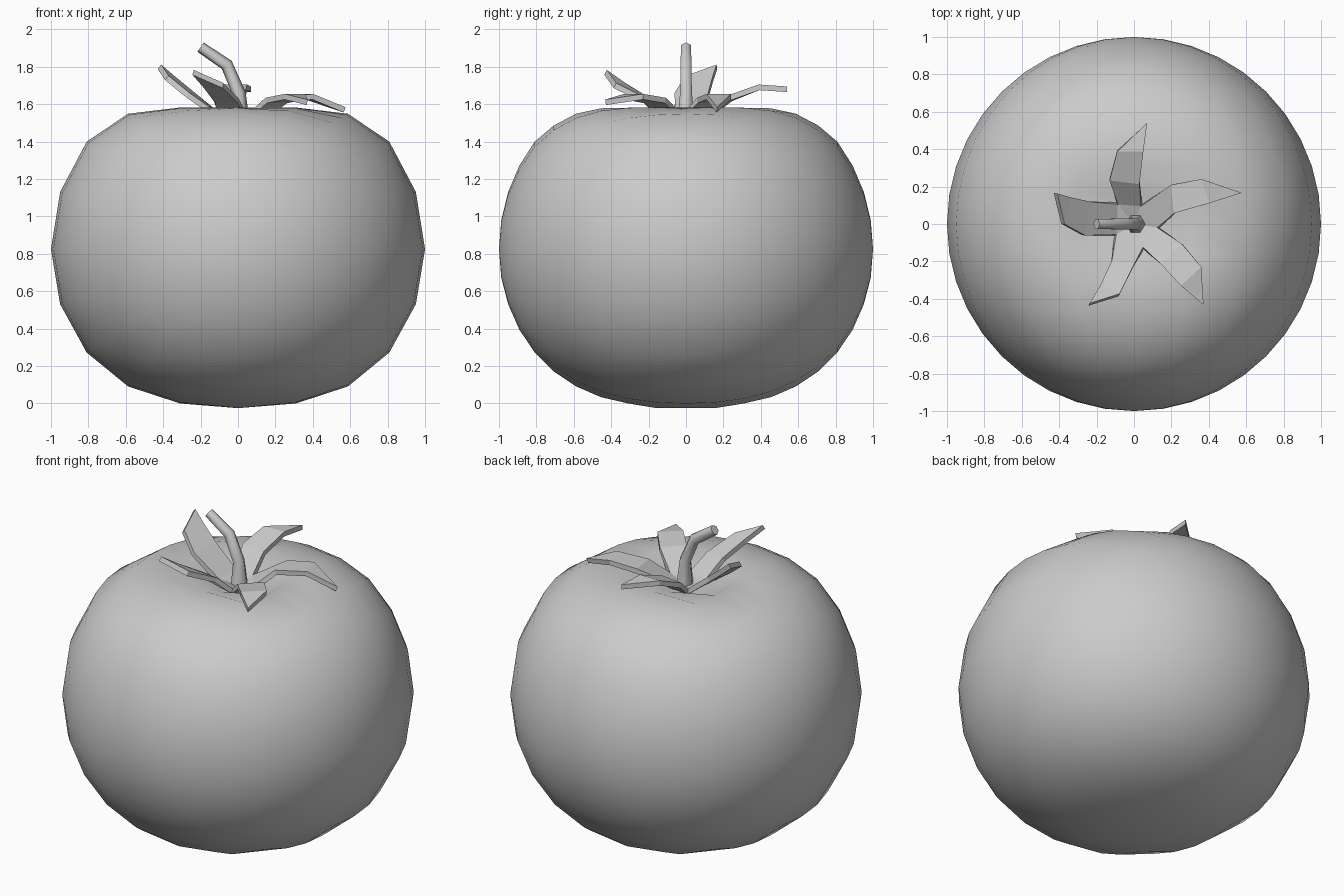
import bpy, bmesh, math
from mathutils import Matrix, Vector

if "Cube" in bpy.data.objects:
    bpy.data.objects.remove(bpy.data.objects["Cube"])


def make_object(name, bm, smooth):
    bmesh.ops.recalc_face_normals(bm, faces=bm.faces)
    mesh = bpy.data.meshes.new(name)
    bm.to_mesh(mesh)
    bm.free()
    for p in mesh.polygons:
        p.use_smooth = smooth
    obj = bpy.data.objects.new(name, mesh)
    bpy.context.collection.objects.link(obj)
    return obj


def lookup(table, r):
    for (r0, d0), (r1, d1) in zip(table, table[1:]):
        if r <= r1:
            return d0 + (d1 - d0) * (r - r0) / (r1 - r0)
    return 0


# Fruit: sphere with poles front and back, sunk in at the top and flattened below
TOP = [(0, .37), (.156, .29), (.309, .195), (.588, .085), (.809, .013), (1, 0)]
BOTTOM = [(0, .15), (.309, .126), (.588, .075), (.809, .035), (.951, .015), (1, 0)]
bm = bmesh.new()
bmesh.ops.create_uvsphere(bm, u_segments=20, v_segments=20, radius=1,
                          matrix=Matrix.Rotation(math.pi / 2, 4, 'X'))
for v in bm.verts:
    r = math.hypot(v.co.x, v.co.y)
    if v.co.z > 0.001:
        v.co.z -= lookup(TOP, r)
    elif v.co.z < -0.001:
        v.co.z += lookup(BOTTOM, r)
    v.co.z += .825
make_object("fruit_body", bm, True)

# Leaf crown: a small pentagon with one bent, pointed leaf on each side
NOTCHES = [(-.09, .11), (.04, .1), (.13, -.02), (.05, -.13), (-.1, -.06)]
# each leaf: inner pair and height, outer pair and height, tip
LEAVES = [
    ((-.13, .24), (.03, .22), 1.63, (-.09, .39), (.05, .39), 1.69, (.07, .54, 1.68)),
    ((.2, .21), (.22, .06), 1.62, (.36, .24), (.4, .11), 1.64, (.57, .165, 1.57)),
    ((.26, -.11), (.15, -.22), 1.62, (.36, -.23), (.25, -.33), 1.64, (.37, -.43, 1.61)),
    ((0, -.22), (-.12, -.2), 1.62, (-.08, -.38), (-.18, -.33), 1.70, (-.24, -.43, 1.77)),
    ((-.27, -.06), (-.24, .12), 1.65, (-.38, 0), (-.35, .145), 1.74, (-.42, .165, 1.80)),
]
bm = bmesh.new()
centre = bm.verts.new((0, 0, 1.49))
ring = [bm.verts.new((x, y, 1.53)) for x, y in NOTCHES]
for i, (a, b, z1, c, d, z2, tip) in enumerate(LEAVES):
    n0, n1 = ring[i], ring[(i + 1) % 5]
    a, b = bm.verts.new((*a, z1)), bm.verts.new((*b, z1))
    c, d = bm.verts.new((*c, z2)), bm.verts.new((*d, z2))
    t = bm.verts.new(tip)
    for f in ((centre, n1, n0), (n0, n1, b, a), (a, b, d, c), (c, d, t)):
        bm.faces.new(f)
crown = make_object("leaf_crown", bm, False)
mod = crown.modifiers.new("thickness", 'SOLIDIFY')
mod.thickness = .03
mod.offset = 0

# Stem: six-sided bent tube
PATH = [(.01, 1.45, .06), (.005, 1.66, .036), (-.06, 1.81, .034), (-.2, 1.905, .03)]
bm = bmesh.new()
rings = []
for i, (x, z, r) in enumerate(PATH):
    p, q = PATH[max(i - 1, 0)], PATH[min(i + 1, len(PATH) - 1)]
    along = Vector((q[0] - p[0], 0, q[1] - p[1])).normalized()
    side = Vector((0, 1, 0))
    up = side.cross(along)
    rings.append([bm.verts.new(Vector((x, 0, z)) + r * (
        math.cos(k * math.pi / 3) * up + math.sin(k * math.pi / 3) * side)) for k in range(6)])
for lo, hi in zip(rings, rings[1:]):
    for k in range(6):
        bm.faces.new((lo[k], lo[(k + 1) % 6], hi[(k + 1) % 6], hi[k]))
bm.faces.new(rings[0])
bm.faces.new(rings[-1])
stem = make_object("stem", bm, True)
bpy.context.view_layer.objects.active = stem
stem.select_set(True)
bpy.ops.object.shade_smooth_by_angle(angle=math.radians(62))
